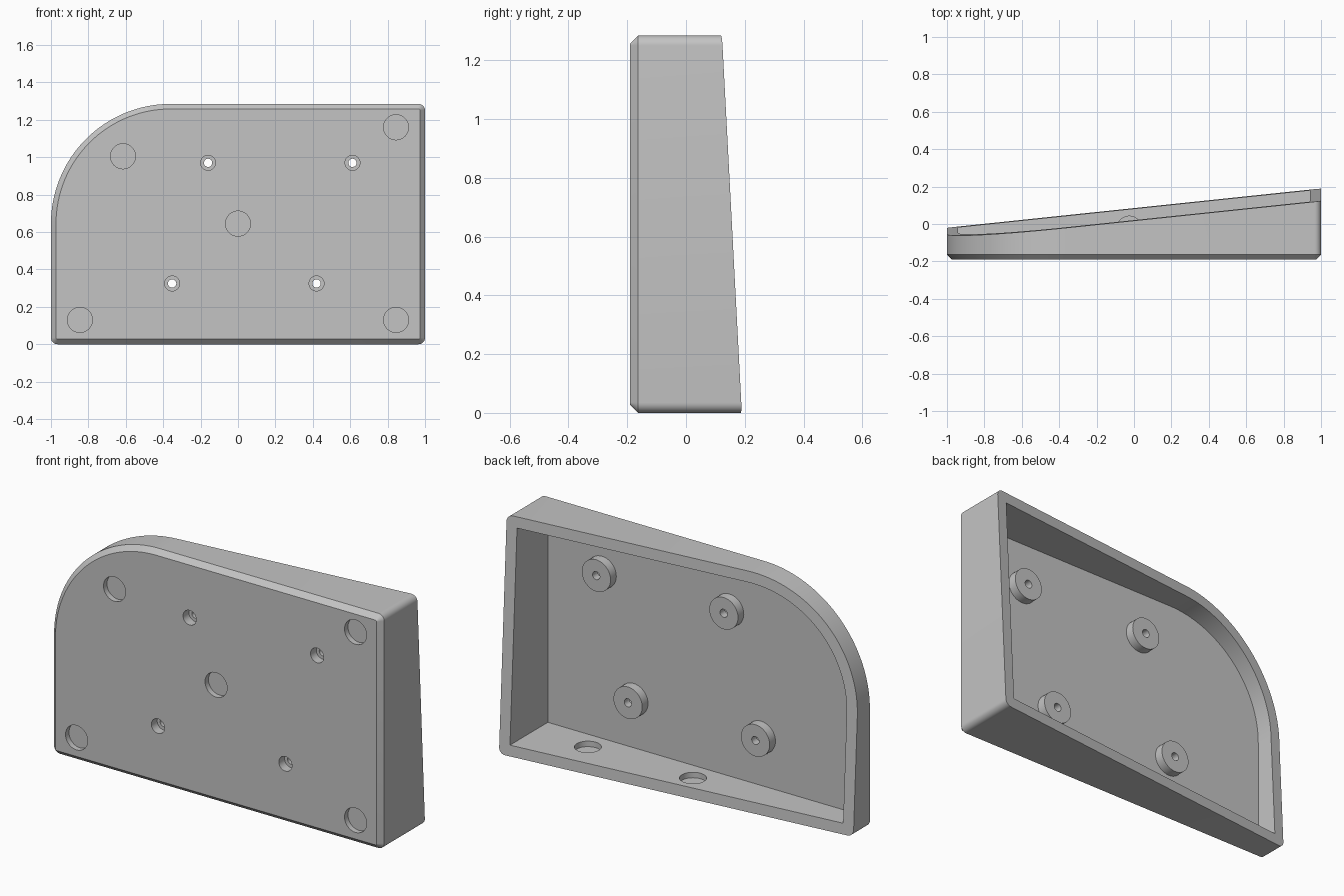
import bpy, bmesh, math
from mathutils import Matrix, Vector

cube = bpy.data.objects.get("Cube")
if cube:
    bpy.data.objects.remove(cube, do_unlink=True)

HEIGHT, FRONT, FLOOR = 1.285, -0.19, -0.147
CHAMFER, WALL = 0.027, 0.06
BIG_R, SMALL_R = 0.64, 0.035

grey = bpy.data.materials.new("plain grey")
grey.use_nodes = True
colour = (0.55, 0.55, 0.55, 1)
grey.diffuse_color = colour
grey.node_tree.nodes["Principled BSDF"].inputs["Base Color"].default_value = colour


def make_object(name, bm):
    bmesh.ops.recalc_face_normals(bm, faces=bm.faces)
    mesh = bpy.data.meshes.new(name)
    bm.to_mesh(mesh)
    bm.free()
    mesh.materials.append(grey)
    obj = bpy.data.objects.new(name, mesh)
    bpy.context.collection.objects.link(obj)
    return obj


def outline(inset):
    """Front outline as (x, z) points, with one large rounded corner."""
    lo, hi, bottom, top = -1 + inset, 1 - inset, inset, HEIGHT - inset
    corners = [(hi, top, SMALL_R, 0), (lo, top, BIG_R, 1),
               (lo, bottom, SMALL_R, 2), (hi, bottom, SMALL_R, 3)]
    points = []
    for x, z, radius, quarter in corners:
        r = max(radius - inset, 0)
        steps = 0 if r == 0 else (48 if radius == BIG_R else 8)
        cx = x - r if x > 0 else x + r
        cz = z - r if z == top else z + r
        for i in range(steps + 1):
            a = (quarter + i / max(steps, 1)) * math.pi / 2
            points.append((cx + r * math.cos(a), cz + r * math.sin(a)))
    return points


def slope(x, z):
    """Depth of the tilted open back."""
    return 0.085 + 0.105 * x - 0.0525 * z


def loft(name, rings):
    bm = bmesh.new()
    loops = [[bm.verts.new(p) for p in ring] for ring in rings]
    n = len(loops[0])
    for a, b in zip(loops, loops[1:]):
        for i in range(n):
            j = (i + 1) % n
            bm.faces.new((a[i], a[j], b[j], b[i]))
    bm.faces.new(loops[0])
    bm.faces.new(loops[-1])
    return make_object(name, bm)


def cylinders(name, centres, radius, start, end, axis="Y"):
    """Row of cylinders; centres lie in the plane across the axis."""
    bm = bmesh.new()
    for u, v in centres:
        mid = (start + end) / 2
        place = Vector((u, mid, v)) if axis == "Y" else Vector((u, v, mid))
        turn = Matrix.Rotation(math.pi / 2, 4, "X") if axis == "Y" else Matrix()
        bmesh.ops.create_cone(bm, cap_ends=True, segments=40, radius1=radius,
                              radius2=radius, depth=end - start,
                              matrix=Matrix.Translation(place) @ turn)
    return make_object(name, bm)


def combine(target, tool, operation):
    mod = target.modifiers.new(tool.name, "BOOLEAN")
    mod.object, mod.operation, mod.solver = tool, operation, "EXACT"
    bpy.context.view_layer.objects.active = target
    bpy.ops.object.modifier_apply(modifier=mod.name)
    bpy.data.objects.remove(tool, do_unlink=True)


# Chamfered shell with a sloping back
full = outline(0)
body = loft("wedge_housing", [
    [(x, FRONT, z) for x, z in outline(CHAMFER)],
    [(x, FRONT + CHAMFER, z) for x, z in full],
    [(x, slope(x, z), z) for x, z in full]])
inner = outline(WALL)
cavity = loft("cavity", [[(x, y, z) for x, z in inner] for y in (FLOOR, 0.5)])
combine(body, cavity, "DIFFERENCE")

# Screw bosses with counterbored through holes
screws = [(-0.16, 0.97), (0.612, 0.97), (-0.352, 0.325), (0.42, 0.325)]
boss_top = FLOOR + 0.05
combine(body, cylinders("bosses", screws, 0.087, FLOOR - 0.01, boss_top), "UNION")
combine(body, cylinders("screw_holes", screws, 0.022, -0.3, boss_top + 0.1), "DIFFERENCE")
combine(body, cylinders("counterbores", screws, 0.04, -0.3, FRONT + 0.05), "DIFFERENCE")

# Shallow round pockets in the front and in the bottom wall
pads = [(-0.615, 1.005), (0.845, 1.16), (0, 0.645), (-0.845, 0.13), (0.845, 0.13)]
combine(body, cylinders("front_pockets", pads, 0.067, -0.3, FRONT + 0.03), "DIFFERENCE")
pockets = [(-0.025, -0.025), (0.612, -0.025)]
combine(body, cylinders("wall_pockets", pockets, 0.067, WALL - 0.03, 0.15, "Z"), "DIFFERENCE")

# Smooth the rounded walls and keep edges crisp
bpy.ops.object.select_all(action="DESELECT")
body.select_set(True)
bpy.context.view_layer.objects.active = body
bpy.ops.object.shade_smooth_by_angle(angle=math.radians(30))
